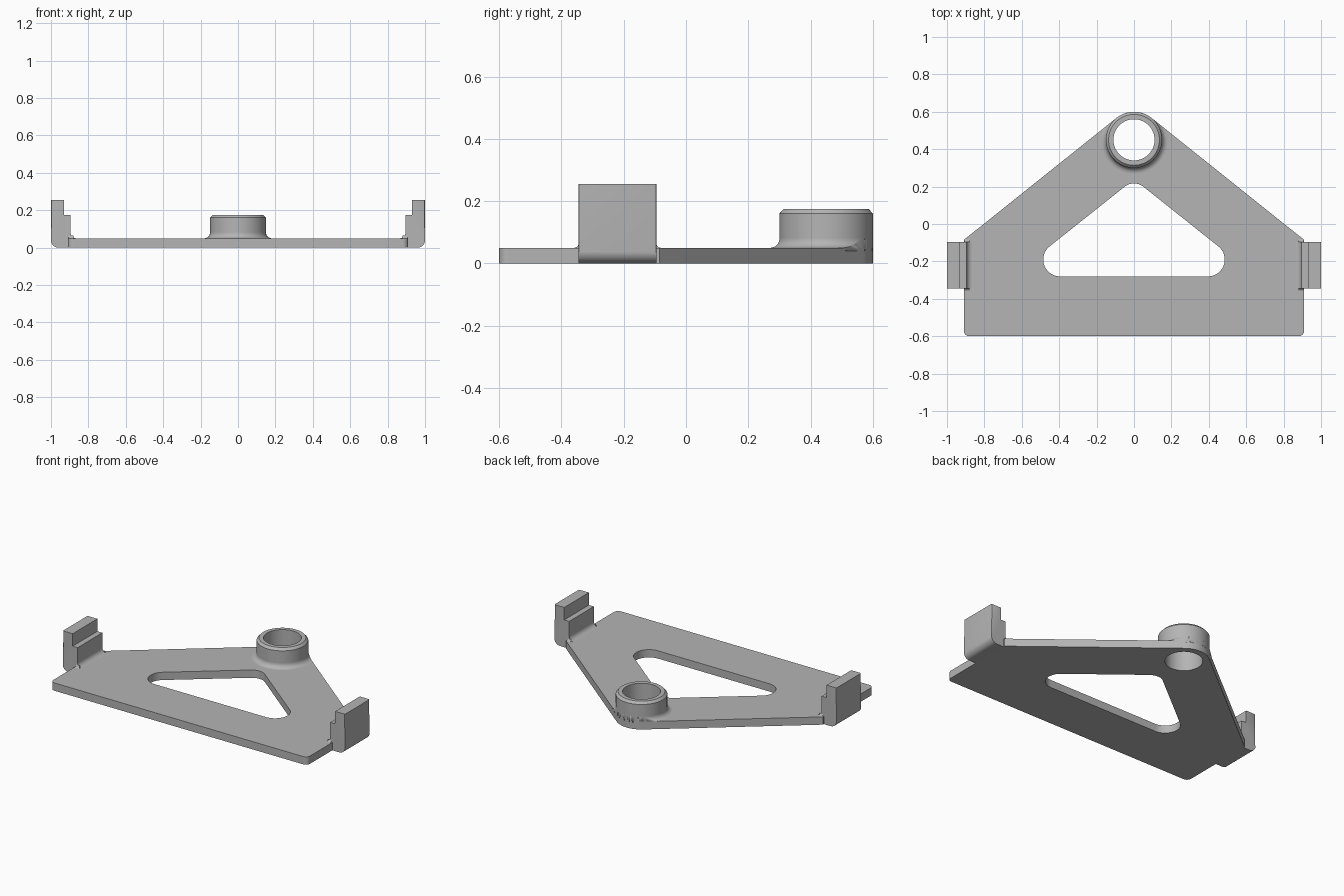
import bpy, bmesh, math
from mathutils import Vector

cube = bpy.data.objects.get("Cube")
if cube:
    bpy.data.objects.remove(cube, do_unlink=True)

grey = bpy.data.materials.new("plain grey")
grey.use_nodes = True
grey.diffuse_color = (0.46, 0.46, 0.46, 1)
grey.node_tree.nodes["Principled BSDF"].inputs["Base Color"].default_value = grey.diffuse_color

THICK = 0.05
HUB = Vector((0, 0.45))
HUB_R, BORE_R = 0.15, 0.11


def arc(cx, cy, r, start, end, steps=8):
    """Points on an arc, angles in degrees."""
    angles = [math.radians(start + (end - start) * i / steps) for i in range(steps + 1)]
    return [(cx + r * math.cos(a), cy + r * math.sin(a)) for a in angles]


def rounded_outline(corners):
    """Counter-clockwise convex outline wrapped round circles (x, y, radius)."""
    normals = []
    for i, (x, y, r) in enumerate(corners):
        x2, y2, r2 = corners[(i + 1) % len(corners)]
        d = Vector((x2 - x, y2 - y))
        normals.append(math.degrees(math.atan2(d.y, d.x) - math.acos((r - r2) / d.length)))
    pts = []
    for i, (x, y, r) in enumerate(corners):
        start = normals[i - 1]
        turn = (normals[i] - start) % 360
        pts += arc(x, y, r, start, start + turn, 20) if r else [(x, y)]
    return pts


def finish(name, mesh):
    mesh.materials.clear()
    mesh.materials.append(grey)
    ob = bpy.data.objects.new(name, mesh)
    bpy.context.collection.objects.link(ob)
    bpy.ops.object.select_all(action='DESELECT')
    ob.select_set(True)
    bpy.context.view_layer.objects.active = ob
    bpy.ops.object.shade_smooth_by_angle(angle=math.radians(30))
    return ob


def bm_object(name, bm):
    bmesh.ops.recalc_face_normals(bm, faces=bm.faces)
    mesh = bpy.data.meshes.new(name)
    bm.to_mesh(mesh)
    bm.free()
    return finish(name, mesh)


def extrude(bm, points, offset):
    face = bm.faces.new([bm.verts.new(p) for p in points])
    geom = bmesh.ops.extrude_face_region(bm, geom=[face])["geom"]
    verts = [g for g in geom if isinstance(g, bmesh.types.BMVert)]
    bmesh.ops.translate(bm, verts=verts, vec=offset)


def lathe(name, profile, segments=64):
    """Closed (radius, z) profile turned round the hub axis."""
    bm = bmesh.new()
    rings = []
    for i in range(segments):
        a = math.tau * i / segments
        rings.append([bm.verts.new((HUB.x + r * math.cos(a), HUB.y + r * math.sin(a), z))
                      for r, z in profile])
    n = len(profile)
    for i in range(segments):
        a, b = rings[i], rings[(i + 1) % segments]
        for j in range(n):
            k = (j + 1) % n
            bm.faces.new((a[j], b[j], b[k], a[k]))
    return bm_object(name, bm)


# Plate with the triangular window and the bore
outline = rounded_outline([(-0.88, -0.57, 0.03), (0.88, -0.57, 0.03), (0.91, -0.085, 0),
                           (HUB.x, HUB.y, HUB_R), (-0.91, -0.085, 0)])
window = rounded_outline([(-0.395, -0.19, 0.09), (0.395, -0.19, 0.09), (0, 0.137, 0.08)])
bore = arc(HUB.x, HUB.y, BORE_R, 0, 360, 64)[:-1]
curve = bpy.data.curves.new("plate_outline", 'CURVE')
curve.dimensions = '2D'
curve.fill_mode = 'BOTH'
curve.extrude = THICK / 2
for loop in (outline, window, bore):
    spline = curve.splines.new('POLY')
    spline.points.add(len(loop) - 1)
    for point, (x, y) in zip(spline.points, loop):
        point.co = (x, y, 0, 1)
    spline.use_cyclic_u = True
helper = bpy.data.objects.new("plate_outline", curve)
bpy.context.collection.objects.link(helper)
graph = bpy.context.evaluated_depsgraph_get()
plate_mesh = bpy.data.meshes.new_from_object(helper.evaluated_get(graph))
bpy.data.objects.remove(helper, do_unlink=True)
bm = bmesh.new()
bm.from_mesh(plate_mesh)
bmesh.ops.remove_doubles(bm, verts=bm.verts, dist=0.0001)
bmesh.ops.translate(bm, verts=bm.verts, vec=(0, 0, THICK / 2))
bm_object("plate", bm)

# Hollow hub with a chamfered rim
lathe("hub", [(BORE_R, 0), (HUB_R, 0), (HUB_R, 0.16), (0.136, 0.175), (BORE_R, 0.175)])

# Fillet round the hub foot, trimmed to the plate outline
fillet = lathe("hub_fillet", [(0.145, 0.04), (0.18, 0.04)]
               + arc(0.18, 0.08, 0.03, 270, 180) + [(0.145, 0.08)])
bm = bmesh.new()
extrude(bm, [(x, y, -0.1) for x, y in outline], (0, 0, 0.4))
trimmer = bm_object("fillet_trimmer", bm)
trimmer.hide_render = True
trimmer.hide_viewport = True
trim = fillet.modifiers.new("trim", 'BOOLEAN')
trim.operation = 'INTERSECT'
trim.solver = 'EXACT'
trim.object = trimmer

# Stepped end clips, rounded underneath and filleted onto the plate
FRONT, BACK = -0.345, -0.095
profile = ([(0.91, 0)] + arc(0.96, 0.04, 0.04, -90, 0)
           + [(1, 0.255), (0.93, 0.255), (0.93, 0.175), (0.895, 0.175)]
           + arc(0.865, 0.08, 0.03, 0, -90) + [(0.865, 0.04), (0.91, 0.04)])
bm = bmesh.new()
extrude(bm, [(x, FRONT, z) for x, z in profile], (0, BACK - FRONT, 0))
corners = [e for e in bm.edges
           if all(v.co.x > 0.999 for v in e.verts)
           and abs(e.verts[0].co.z - e.verts[1].co.z) > 0.1]
bmesh.ops.bevel(bm, geom=corners, offset=0.008, segments=3, affect='EDGES', profile=0.5)

# Small side fillets where each clip meets the plate
for y, side in ((FRONT, -1), (BACK, 1)):
    curve_pts = arc(0.014, THICK + 0.014, 0.014, 180, 270, 4)
    section = [(0, 0.045)] + curve_pts + [(0.014, 0.045)]
    extrude(bm, [(0.88, y + side * d, z) for d, z in section], (0.025, 0, 0))
clips = bm_object("end_clips", bm)
mirror = clips.modifiers.new("mirror", 'MIRROR')
mirror.use_axis[0] = True
